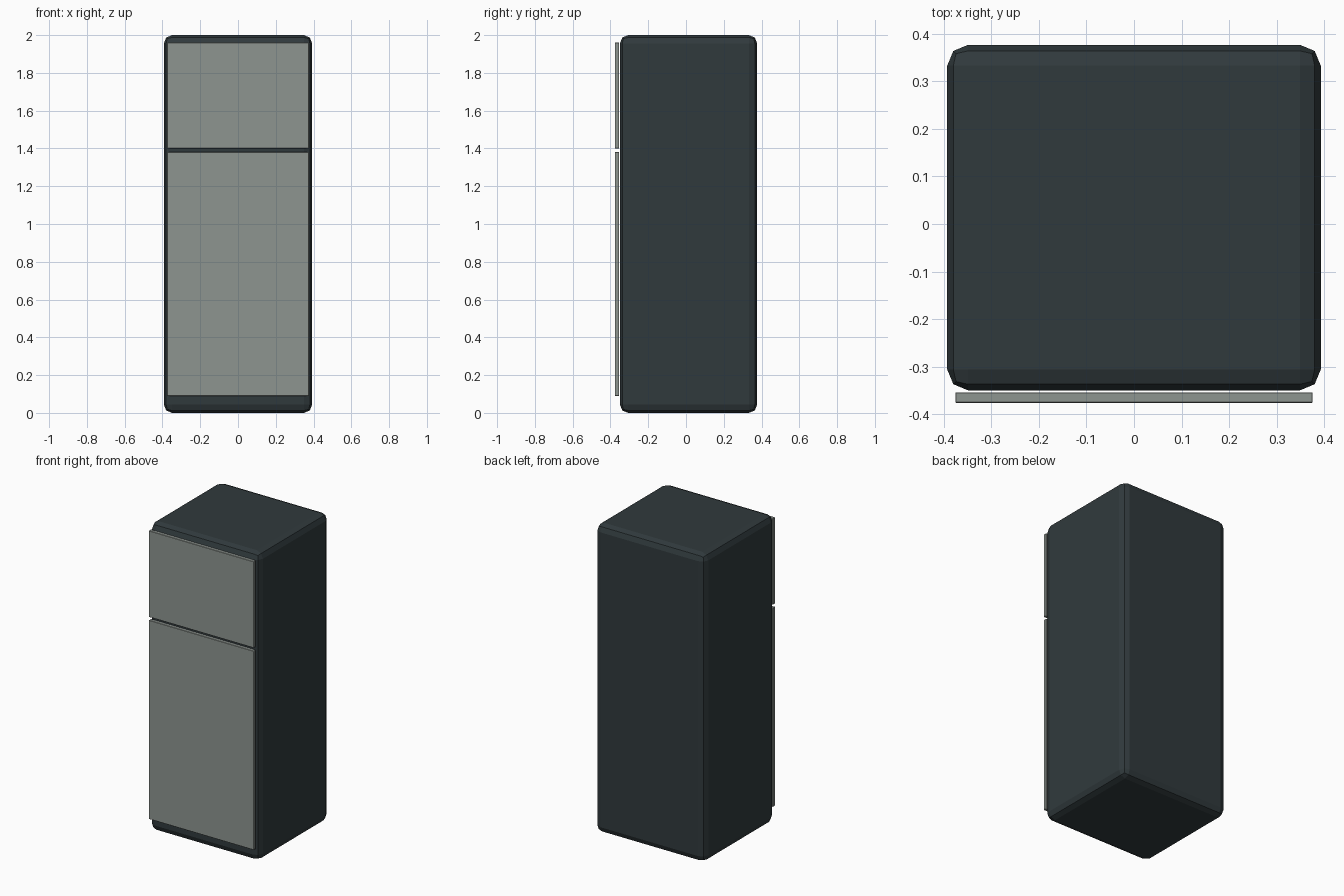
import bpy

if "Cube" in bpy.data.objects:
    bpy.data.objects.remove(bpy.data.objects["Cube"])


def box(name, lo, hi, color, bevel, segments):
    """Bevelled box spanning two opposite corners."""
    bpy.ops.mesh.primitive_cube_add(size=1, location=[(a + b) / 2 for a, b in zip(lo, hi)])
    ob = bpy.context.object
    ob.name = name
    ob.scale = [b - a for a, b in zip(lo, hi)]
    bpy.ops.object.transform_apply(location=False, rotation=False, scale=True)
    mod = ob.modifiers.new("edge_bevel", 'BEVEL')
    mod.width = bevel
    mod.segments = segments
    ob.data.materials.append(color)
    return ob


def paint(name, rgb):
    mat = bpy.data.materials.new(name)
    mat.diffuse_color = (*rgb, 1)
    mat.use_nodes = True
    mat.node_tree.nodes["Principled BSDF"].inputs["Base Color"].default_value = mat.diffuse_color
    return mat


dark = paint("dark_shell", (0.03, 0.042, 0.046))
panel = paint("door_grey", (0.27, 0.30, 0.28))

# Cabinet with chunky two-step rounded edges
box("cabinet", (-0.393, -0.35, 0), (0.393, 0.377, 2), dark, 0.044, 2)

# Freezer door above, fridge door below, just proud of the front
for name, z0, z1 in (("freezer_door", 1.40, 1.96), ("fridge_door", 0.09, 1.38)):
    box(name, (-0.376, -0.377, z0), (0.376, -0.354, z1), panel, 0.002, 1)
